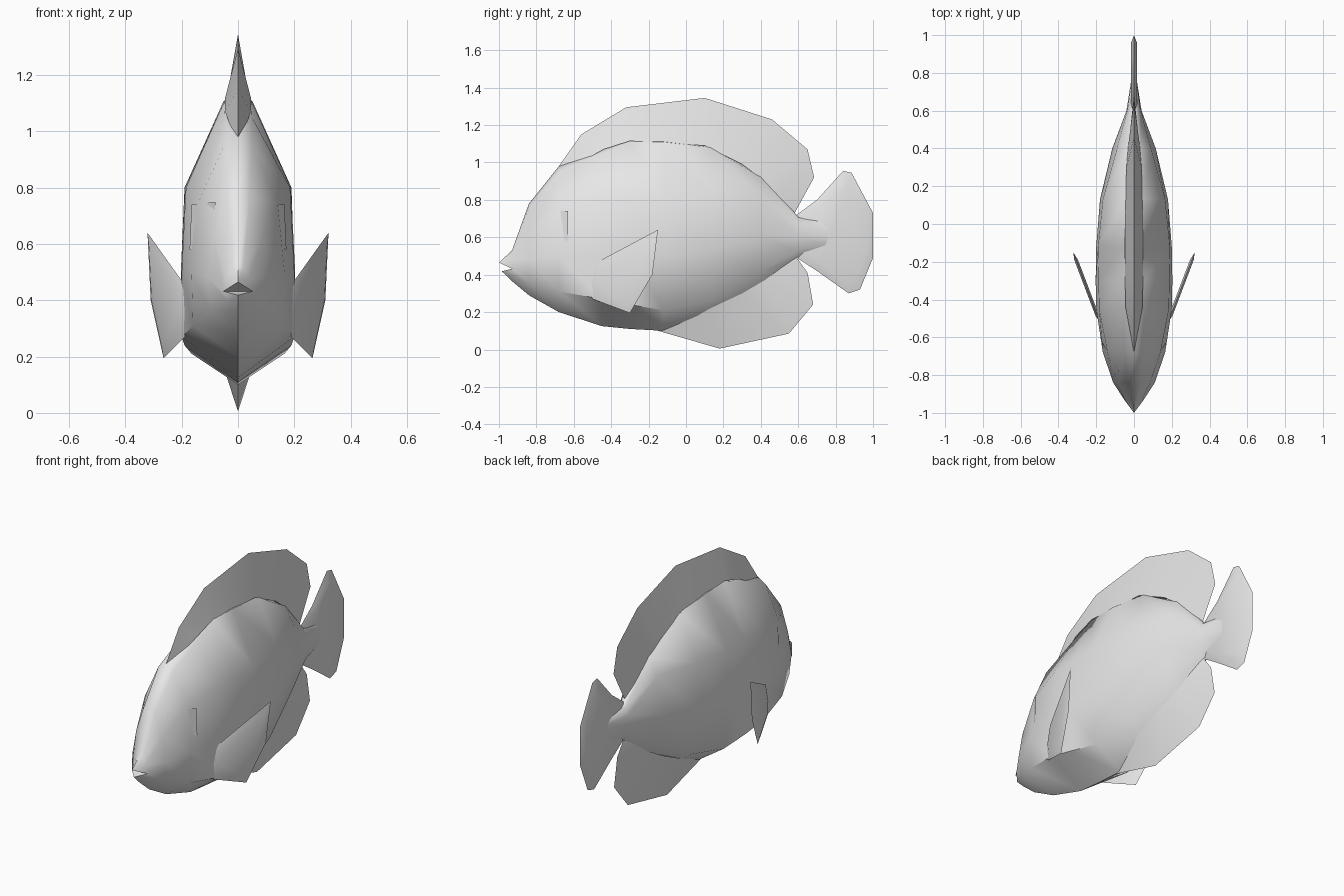
import bpy, bmesh, math

if "Cube" in bpy.data.objects:
    bpy.data.objects.remove(bpy.data.objects["Cube"])

grey = bpy.data.materials.new("pale grey")
grey.diffuse_color = (0.8, 0.8, 0.8, 1)
grey.use_nodes = True
grey.node_tree.nodes["Principled BSDF"].inputs["Base Color"].default_value = grey.diffuse_color


def make(name, verts, faces, angle=40):
    bm = bmesh.new()
    vs = [bm.verts.new(v) for v in verts]
    for f in faces:
        bm.faces.new([vs[i] for i in f])
    bmesh.ops.remove_doubles(bm, verts=bm.verts, dist=0.0005)
    bmesh.ops.recalc_face_normals(bm, faces=bm.faces)
    for f in bm.faces:
        f.smooth = True
    me = bpy.data.meshes.new(name)
    bm.to_mesh(me)
    bm.free()
    me.set_sharp_from_angle(angle=math.radians(angle))
    me.materials.append(grey)
    ob = bpy.data.objects.new(name, me)
    bpy.context.collection.objects.link(ob)
    return ob


# Body stations: y, top z, four side points (x, z) downwards, bottom z
stations = [
    (-.93, .53, (.02, .515), (.04, .48), (.052, .432), (.035, .395), .365),
    (-.84, .78, (.04, .76), (.085, .62), (.11, .48), (.095, .36), .29),
    (-.68, .98, (.05, .95), (.14, .75), (.165, .50), (.16, .31), .20),
    (-.45, 1.07, (.05, 1.05), (.185, .80), (.20, .50), (.20, .27), .125),
    (-.30, 1.12, (.047, 1.11), (.188, .80), (.203, .50), (.19, .24), .11),
    (-.12, 1.12, (.05, 1.11), (.19, .80), (.20, .50), (.165, .21), .10),
    (.13, 1.09, (.045, 1.08), (.165, .82), (.18, .53), (.12, .26), .165),
    (.40, .94, (.035, .92), (.09, .82), (.115, .60), (.075, .42), .31),
    (.60, .71, (.02, .70), (.035, .65), (.04, .60), (.03, .53), .49),
    (.76, .69, (.012, .68), (.015, .65), (.015, .60), (.013, .56), .54),
]
verts, faces = [], []
for y, top, *side, bottom in stations:
    verts.append((0, y, top))
    verts += [(x, y, z) for x, z in side]
    verts.append((0, y, bottom))
    verts += [(-x, y, z) for x, z in reversed(side)]
N = 10
for r in range(len(stations) - 1):
    for i in range(N):
        j = (i + 1) % N
        faces.append((r * N + i, r * N + j, r * N + N + j, r * N + N + i))
faces.append([(len(stations) - 1) * N + i for i in range(N)])
# Snout: upper and lower lips around an open mouth (corners are points 3 and 7)
up, low = len(verts), len(verts) + 1
verts += [(0, -1, .465), (0, -.985, .418)]
for i in range(N):
    faces.append((i, (i + 1) % N, low if 3 <= i < 7 else up))
faces += [(3, 7, up), (3, 7, low)]
make("body", verts, faces, 50)


# Wedge fin: sharp rim on the centre plane, wider base sunk in the body
def wedge_fin(name, rim, base):
    n = len(rim)
    vs = [(0, y, z) for y, z in rim]
    vs += [(w, y, z) for y, z, w in base] + [(-w, y, z) for y, z, w in base]
    fs = []
    for i in range(n - 1):
        fs += [(i, i + 1, n + i + 1, n + i), (i, i + 1, 2 * n + i + 1, 2 * n + i),
               (n + i, n + i + 1, 2 * n + i + 1, 2 * n + i)]
    fs += [(0, n, 2 * n), (n - 1, 2 * n - 1, 3 * n - 1)]
    make(name, vs, fs)


wedge_fin("dorsal_fin",
          [(-.68, .98), (-.56, 1.15), (-.32, 1.295), (.10, 1.345),
           (.46, 1.23), (.65, 1.07), (.685, .92), (.57, .71)],
          [(-.66, .95, .004), (-.44, 1.07, .045), (-.30, 1.115, .047), (.10, 1.09, .045),
           (.30, .99, .04), (.42, .90, .03), (.50, .80, .02), (.57, .70, .005)])
wedge_fin("anal_fin",
          [(-.15, .10), (.18, .005), (.55, .085), (.68, .24), (.65, .41), (.60, .48)],
          [(-.14, .12, .004), (.13, .22, .07), (.30, .30, .055),
           (.42, .37, .035), (.50, .43, .025), (.60, .50, .005)])


# Blade fin: thin plate in the side plane, tapering to a sharp rim
def blade(name, outline, t, scale, x_of=lambda y: 0, side=1):
    n = len(outline)
    cy = sum(p[0] for p in outline) / n
    cz = sum(p[1] for p in outline) / n
    inner = [(cy + (y - cy) * scale, cz + (z - cz) * scale) for y, z in outline]
    vs = [(side * x_of(y), y, z) for y, z in outline]
    for s in (t, -t):
        vs += [(side * x_of(y) + s, y, z) for y, z in inner]
    fs = [list(range(n, 2 * n)), list(range(2 * n, 3 * n))]
    for i in range(n):
        j = (i + 1) % n
        fs += [(i, j, n + j, n + i), (i, j, 2 * n + j, 2 * n + i)]
    make(name, vs, fs)


blade("tail_fin", [(.565, .70), (.70, .80), (.84, .955), (.885, .945), (1, .73),
                   (1, .49), (.93, .32), (.87, .30), (.70, .42), (.585, .495)], .015, .8)

# Mirrored pectoral fins and small eye plates
for side, label in ((1, "right"), (-1, "left")):
    blade(label + "_pectoral_fin",
          [(-.47, .47), (-.15, .64), (-.18, .40), (-.30, .195), (-.50, .27), (-.52, .36)],
          .01, .8, lambda y: .2 + .38 * (y + .47), side)
    make(label + "_eye_plate",
         [(side * x, y, z) for x, y, z in
          ((.09, -.78, .60), (.172, -.63, .58), (.165, -.63, .74), (.08, -.78, .75))],
         [(0, 1, 2, 3)])
